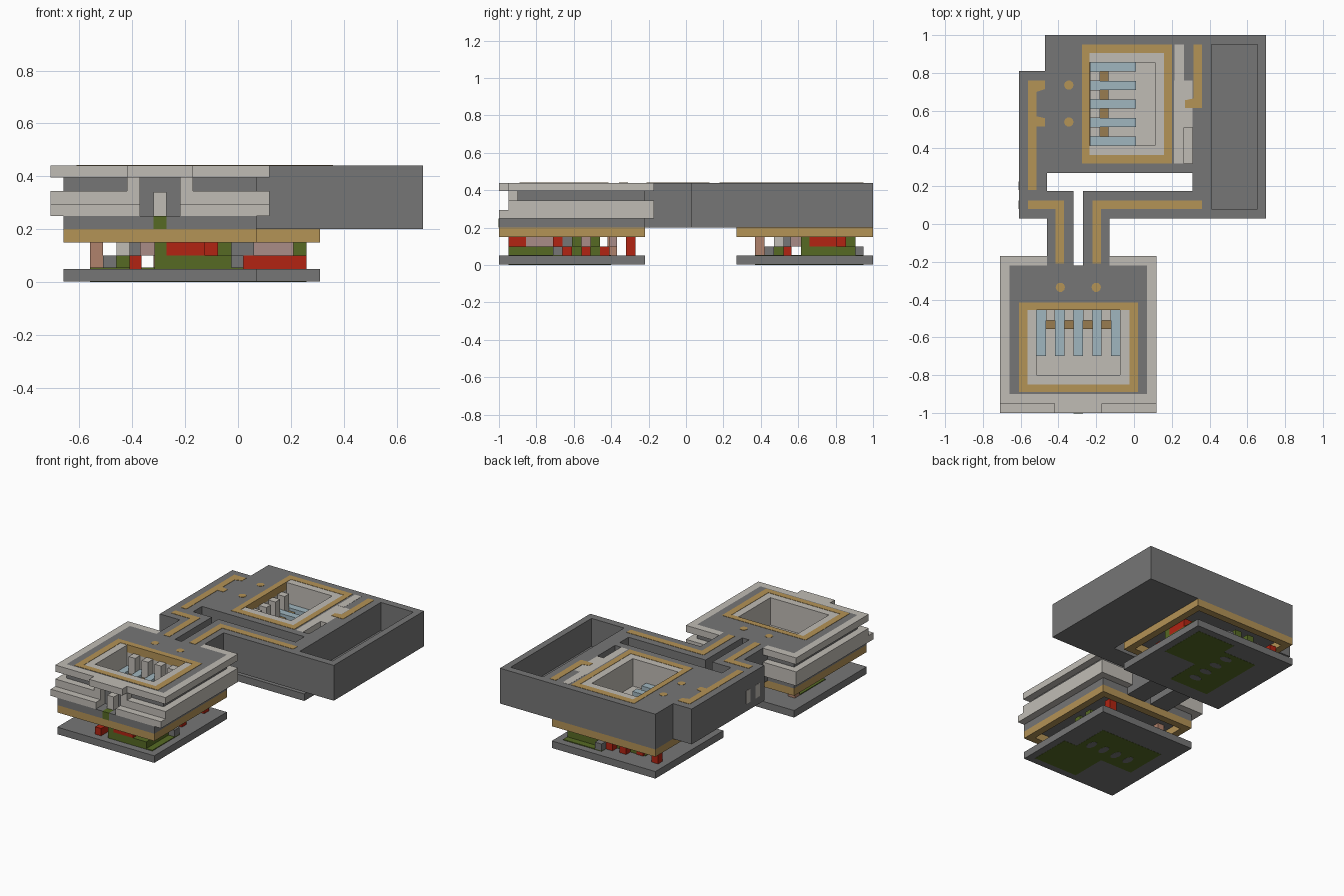
import bpy, bmesh, math
from mathutils import Matrix

cube = bpy.data.objects.get("Cube")
if cube:
    bpy.data.objects.remove(cube, do_unlink=True)


def srgb(*rgb):
    return [(c / 255 / 12.92 if c < 11 else ((c / 255 + 0.055) / 1.055) ** 2.4) for c in rgb] + [1]


PALETTE = {
    "dark_grey": srgb(118, 118, 118), "pale_stone": srgb(192, 188, 181),
    "gold": srgb(180, 147, 86), "pale_blue": srgb(160, 182, 191),
    "red": srgb(178, 36, 18), "green": srgb(86, 106, 36),
    "pink": srgb(170, 140, 135), "copper": srgb(176, 130, 108),
    "brown": srgb(152, 124, 80),
}
MATS = {}
for name, col in PALETTE.items():
    m = bpy.data.materials.new(name)
    m.use_nodes = True
    m.diffuse_color = col
    m.node_tree.nodes["Principled BSDF"].inputs["Base Color"].default_value = col
    MATS[name] = m


def finish(bm, name, mat):
    bmesh.ops.recalc_face_normals(bm, faces=bm.faces)
    mesh = bpy.data.meshes.new(name)
    bm.to_mesh(mesh)
    bm.free()
    mesh.materials.append(MATS[mat])
    ob = bpy.data.objects.new(name, mesh)
    bpy.context.scene.collection.objects.link(ob)
    return ob


def add_prism(bm, pts, z0, z1):
    face = bm.faces.new([bm.verts.new((x, y, z0)) for x, y in pts])
    new = bmesh.ops.extrude_face_region(bm, geom=[face])["geom"]
    verts = [v for v in new if isinstance(v, bmesh.types.BMVert)]
    bmesh.ops.translate(bm, verts=verts, vec=(0, 0, z1 - z0))


def rect(x0, x1, y0, y1):
    return [(x0, y0), (x1, y0), (x1, y1), (x0, y1)]


def disc(x, y, rx, ry):
    return [(x + rx * math.cos(a * math.pi / 5), y + ry * math.sin(a * math.pi / 5)) for a in range(10)]


def prism(name, mat, z0, z1, *outlines):
    bm = bmesh.new()
    for pts in outlines:
        add_prism(bm, pts, z0, z1)
    return finish(bm, name, mat)


def ring(name, mat, z0, z1, outer, inner):
    bm = bmesh.new()
    loops = [[bm.verts.new((x, y, z)) for x, y in rect(*r)]
             for r, z in ((outer, z0), (outer, z1), (inner, z1), (inner, z0))]
    for a, b in zip(loops, loops[1:] + loops[:1]):
        for i in range(4):
            j = (i + 1) % 4
            bm.faces.new((a[i], a[j], b[j], b[i]))
    return finish(bm, name, mat)


TOP = 0.44
TRACE = 0.442

# Main grey body: front block, two bridges and rear block in one outline
body = prism("main_body", "dark_grey", 0.2, TOP, [
    (-.66, -.9), (.07, -.9), (.07, -.22), (-.13, -.22), (-.13, .03), (.7, .03), (.7, 1),
    (-.47, 1), (-.47, .81), (-.61, .81), (-.61, .03), (-.46, .03), (-.46, -.22), (-.66, -.22)])
bm = bmesh.new()
add_prism(bm, [(-.32, -.22), (-.27, -.22), (-.27, .175), (.31, .175), (.31, .27),
               (-.46, .27), (-.46, .175), (-.32, .175)], 0.1, 0.6)
for pocket in ((.41, .655, .08, .95), (-.61, .02, -.89, -.415),
               (-.275, .2, .32, .95), (.212, .31, .32, .76)):
    add_prism(bm, rect(*pocket), 0.25, 0.6)
cutter = finish(bm, "body_cutter", "dark_grey")
cutter.hide_render = True
cut = body.modifiers.new("cutouts", "BOOLEAN")
cut.operation, cut.solver, cut.object = "DIFFERENCE", "EXACT", cutter
bpy.context.view_layer.objects.active = body
bpy.ops.object.modifier_apply(modifier=cut.name)
bpy.data.objects.remove(cutter, do_unlink=True)
prism("front_base_slab", "dark_grey", 0.2, 0.25, rect(-.66, .07, -1, -.9))

# Parts shared by the front and the rear module
shared = []
outer, lip, well = (-.61, .02, -.89, -.415), (-.565, -.025, -.85, -.455), (-.515, -.075, -.8, -.455)
shared.append(ring("gold_frame", "gold", 0.39, TRACE, outer, lip))
shared.append(prism("well_rim", "pale_stone", 0.39, TOP, [
    (-.565, -.455), (-.565, -.85), (-.025, -.85), (-.025, -.455),
    (-.075, -.455), (-.075, -.8), (-.515, -.8), (-.515, -.455)]))
shared.append(ring("well_wall", "pale_stone", 0.25, 0.39, outer, well))
shared.append(prism("well_floor", "pale_stone", 0.25, 0.253, rect(*well)))
shared.append(prism("contact_bar", "brown", 0.25, 0.28, rect(-.515, -.075, -.555, -.455)))
shared.append(prism("contact_blades", "pale_blue", 0.252, 0.3,
                    *[rect(-.515 + .098 * i, -.466 + .098 * i, -.7, -.456) for i in range(5)]))
shared.append(prism("contact_blocks", "pale_stone", 0.25, 0.395,
                    *[rect(-.466 + .098 * i, -.417 + .098 * i, -.51, -.456) for i in range(4)]))
plate = (-.66, .07, -1, -.22)
shared.append(ring("gold_layer", "gold", 0.15, 0.2, plate, (-.61, .02, -.95, -.27)))
shared.append(prism("base_plate", "dark_grey", 0.002, 0.05, rect(*plate)))
shared.append(prism("green_patch", "green", 0.001, 0.055, [
    (-.315, -.95), (.02, -.95), (.02, -.66), (-.08, -.66), (-.08, -.4),
    (-.56, -.4), (-.56, -.7), (-.315, -.7)]))
shared.append(prism("patch_dots", "dark_grey", 0, 0.01,
                    *[disc(-.445 + .1 * i, -.59, .026, .045) for i in range(4)]))

# Small blocks between base plate and gold layer: x0, x1, y0, y1
LOW, HIGH, FULL = (0.05, 0.1), (0.1, 0.16), (0.05, 0.2)
BLOCKS = [
    ("lower_green", "green", LOW, [(-.315, -.125, -.95, -.46), (-.125, -.025, -.95, -.66),
                                   (-.46, -.41, -.61, -.46), (-.125, -.075, -.61, -.46)]),
    ("lower_red", "red", LOW, [(-.41, -.365, -.95, -.71), (-.125, -.025, -.66, -.61),
                               (-.125, -.03, -.56, -.51), (-.12, -.07, -.46, -.41),
                               (-.08, -.03, -.32, -.27)]),
    ("grey_posts", "dark_grey", LOW, [(-.51, -.46, -.66, -.61), (-.025, .02, -.71, -.66)]),
    ("upper_red", "red", HIGH, [(-.27, -.125, -.95, -.855), (-.125, -.075, -.71, -.66),
                                (-.08, -.03, -.32, -.27)]),
    ("upper_pink", "pink", HIGH, [(-.37, -.315, -.9, -.71), (-.27, -.125, -.855, -.71),
                                  (-.125, -.075, -.56, -.51), (-.12, -.07, -.41, -.37)]),
    ("upper_green", "green", HIGH, [(-.315, -.27, -.95, -.71), (-.075, -.025, -.61, -.56),
                                    (-.075, -.025, -.51, -.46)]),
    ("upper_grey", "dark_grey", HIGH, [(-.41, -.37, -.75, -.66), (-.125, -.075, -.66, -.61)]),
    ("pale_post", "pale_stone", HIGH, [(-.46, -.41, -.56, -.46)]),
    ("copper_post", "copper", FULL, [(-.56, -.51, -.42, -.37)]),
]
for name, mat, (z0, z1), rects in BLOCKS:
    shared.append(prism(name, mat, z0, z1, *[rect(*r) for r in rects]))

# Rear module is the front one turned a quarter and moved
turn = Matrix.Translation((-.69, .93, 0)) @ Matrix.Rotation(math.pi / 2, 4, "Z")
for ob in shared:
    part = ob.name
    ob.name = "front_" + part
    twin = bpy.data.objects.new("rear_" + part, ob.data)
    twin.matrix_world = turn
    bpy.context.scene.collection.objects.link(twin)

# Pale flanges around the front block
prism("top_flange", "pale_stone", 0.395, TOP, [
    (-.46, -.17), (-.46, -.22), (-.66, -.22), (-.66, -.9), (.07, -.9), (.07, -.22),
    (-.13, -.22), (-.13, -.17), (.12, -.17), (.12, -.95), (-.17, -.95), (-.17, -1),
    (-.42, -1), (-.42, -.95), (-.71, -.95), (-.71, -.17)])


def both_sides(pts):
    return pts, [(-.59 - x, y) for x, y in pts]


for name, z0, z1, front in (("middle_flange", .295, .345, -.95), ("lower_flange", .25, .295, -1)):
    prism(name, "pale_stone", z0, z1, *both_sides([
        (-.22, -.9), (.07, -.9), (.07, -.22), (-.13, -.22), (-.13, -.17),
        (.12, -.17), (.12, front), (-.22, front)]))
prism("flange_posts", "pale_stone", .345, .395, *both_sides(rect(-.22, -.17, -.95, -.9)))
prism("front_key", "pale_stone", .25, .34, rect(-.32, -.27, -.95, -.9))
prism("front_key_foot", "green", .2, .25, rect(-.32, -.27, -1.002, -.95))

# Pale insert and stepped pocket in the rear block
prism("rear_insert", "pale_stone", .25, TOP, [
    (.212, .32), (.265, .32), (.265, .51), (.31, .51), (.31, .76), (.212, .76)])
prism("rear_insert_step", "pale_stone", .25, .295, rect(.265, .31, .32, .51))
prism("rear_insert_strip", "pale_stone", .435, .441, rect(.215, .265, .76, .95))
prism("side_ports", "pale_stone", .25, .34, rect(-.612, -.606, .08, .125), rect(-.612, -.606, .18, .225))

# Gold traces and dots on the top
prism("bridge_traces", "gold", .435, TRACE,
      [(-.56, .08), (-.415, .08), (-.415, -.21), (-.37, -.21), (-.37, .125), (-.56, .125)],
      [(-.22, -.21), (-.175, -.21), (-.175, .08), (.36, .08), (.36, .125), (-.22, .125)])
prism("side_trace", "gold", .435, TRACE, [
    (-.56, .18), (-.515, .18), (-.515, .515), (-.47, .515), (-.47, .56), (-.515, .57),
    (-.515, .7), (-.47, .715), (-.47, .76), (-.56, .76)])
prism("rear_trace", "gold", .435, TRACE, [
    (.27, .615), (.36, .615), (.36, .95), (.315, .95), (.315, .665), (.27, .655)])
prism("trace_dots", "gold", .435, TRACE, *[disc(x, y, .025, .025) for x, y in (
    (-.345, .735), (-.345, .54), (-.39, -.335), (-.2, -.335))])
